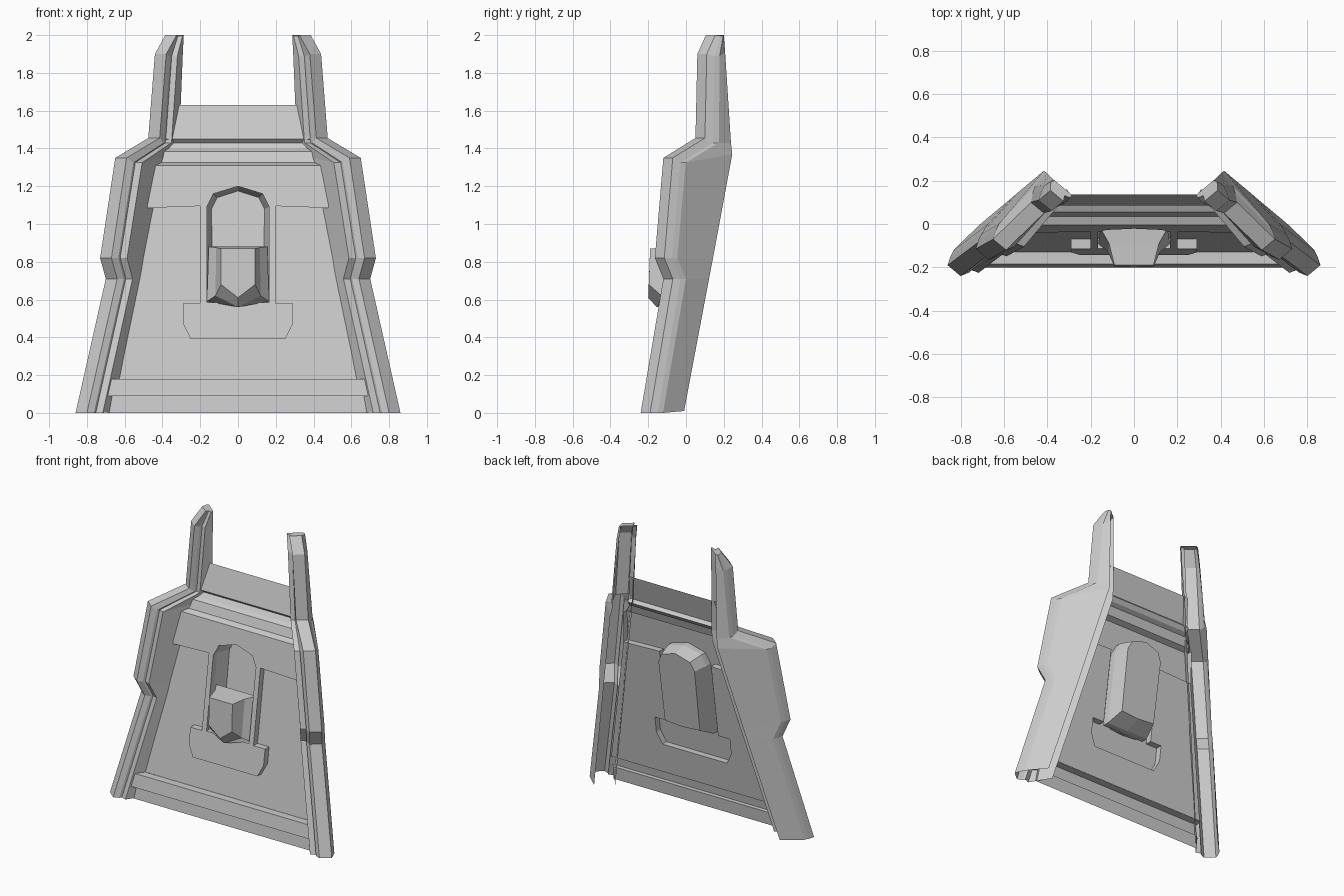
import bpy, bmesh
from mathutils import Vector

if "Cube" in bpy.data.objects:
    bpy.data.objects.remove(bpy.data.objects["Cube"])


def finish(name, bm):
    # mesh -> object mirrored across x
    bmesh.ops.recalc_face_normals(bm, faces=bm.faces)
    me = bpy.data.meshes.new(name)
    bm.to_mesh(me)
    bm.free()
    ob = bpy.data.objects.new(name, me)
    bpy.context.collection.objects.link(ob)
    ob.modifiers.new("mirror", 'MIRROR').use_clip = True
    return ob


def loft(name, rings, cap_last=False):
    # skin a list of open half rings
    bm = bmesh.new()
    vs = [[bm.verts.new(p) for p in r] for r in rings]
    for a, b in zip(vs, vs[1:]):
        for i in range(len(a) - 1):
            bm.faces.new((a[i], a[i + 1], b[i + 1], b[i]))
    if cap_last:
        bm.faces.new(vs[-1])
    return finish(name, bm)


def plane_y(z, lift=0.0):
    # leaning plane of the main panel
    return 0.04 - 0.15 * (1.31 - z) - lift


def plate(name, outline, lift, depth=0):
    # half outline on the leaning plane, with rim walls going back
    bm = bmesh.new()
    front = [bm.verts.new((x, plane_y(z, lift), z)) for x, z in outline]
    bm.faces.new(front)
    if depth:
        back = [bm.verts.new((v.co.x, v.co.y + depth, v.co.z)) for v in front]
        n = len(front)
        for i in range(1, n):  # the top edge stays open, the stepped top meets it
            j = (i + 1) % n
            if front[i].co.x > 0 or front[j].co.x > 0:
                bm.faces.new((front[i], front[j], back[j], back[i]))
    return finish(name, bm)


# side pillars: front edge, back edge, inset drop, inset scale, thickness scale per level
levels = [
    ((.86, -.19, 0), (.72, -.01, .01), 0, 1, 1),
    ((.70, -.07, .71), (.562, .122, .71), 0, 1, 1),
    ((.73, -.115, .82), (.538, .143, .82), 0, 1, 1),
    ((.65, -.07, 1.35), (.416, .245, 1.37), -.025, 1, 1),
    ((.475, .10, 1.455), (.405, .238, 1.43), -.025, 1, .9),
    ((.44, .11, 1.9), (.375, .207, 1.91), -.01, 1, .8),
    ((.385, .155, 2.0), (.365, .20, 2.0), -.004, .5, .75),
]
section = [(.07, -.02), (.04, -.014), (0, 0), (0, .078), (.035, .098), (.052, .098), (.065, .135)]
inward = Vector((-.77, -.64, 0))
rings = []
for f, b, dz, k, t_k in levels:
    f, b = Vector(f), Vector(b)
    d = b - f
    d.z = 0
    d.normalize()
    ring = [b]
    for w, t in section:
        t *= 1 if t == .078 else t_k
        ring.append(f + d * w * k + inward * t + Vector((0, 0, dz if w else 0)))
    ring.append(b + inward * .135 * t_k)
    rings.append(ring)
loft("side_pillar", rings, True)

# arched opening shared by frame and recess
arch = [(0, .585), (.165, .585), (.165, 1.09), (.13, 1.16), (0, 1.2)]

# raised frame around the opening
cutout = [(.48, 1.085), (.2, 1.095), (.2, .58), (.29, .58), (.29, .47), (.25, .39), (0, .39)]
plate("raised_frame", [(0, 1.31), (.46, 1.31)] + cutout + arch, .045, .045)

# main leaning panel, cut away behind the frame
plate("main_panel", cutout + [(0, .18), (.67, .18)], 0)


def strip(name, profile):
    # horizontal strip from (half width, y, z) points
    return loft(name, [[(0, y, z), (w, y, z)] for w, y, z in profile])


# stepped top
strip("top_panel", [(.35, .135, 1.63), (.38, .085, 1.45), (.38, .105, 1.43),
                    (.38, .085, 1.40), (.40, .055, 1.385), (.44, .035, 1.325), (.46, -.005, 1.31)])

# bottom rail
strip("bottom_rail", [(.68, -.13, .18), (.69, -.185, .18), (.71, -.2, .09),
                      (.68, -.17, .09), (.69, -.18, 0)])

# recess behind the opening
rear = [(0, .63), (.135, .64), (.14, 1.08), (.11, 1.14), (0, 1.175)]
loft("recess",
     [[(x, plane_y(z), z) for x, z in arch],
      [(x, plane_y(z) + .1, z) for x, z in rear]], True)

# tapered lamp with a pointed lower end
lamp = [
    [(0, -.02, .88), (.155, -.02, .88), (.165, -.09, .59), (0, -.10, .575)],
    [(0, -.09, .875), (.115, -.09, .875), (.12, -.13, .62), (0, -.155, .56)],
    [(0, -.19, .87), (.09, -.19, .87), (.09, -.197, .68), (0, -.2, .61)],
]
loft("lamp", lamp, True)
